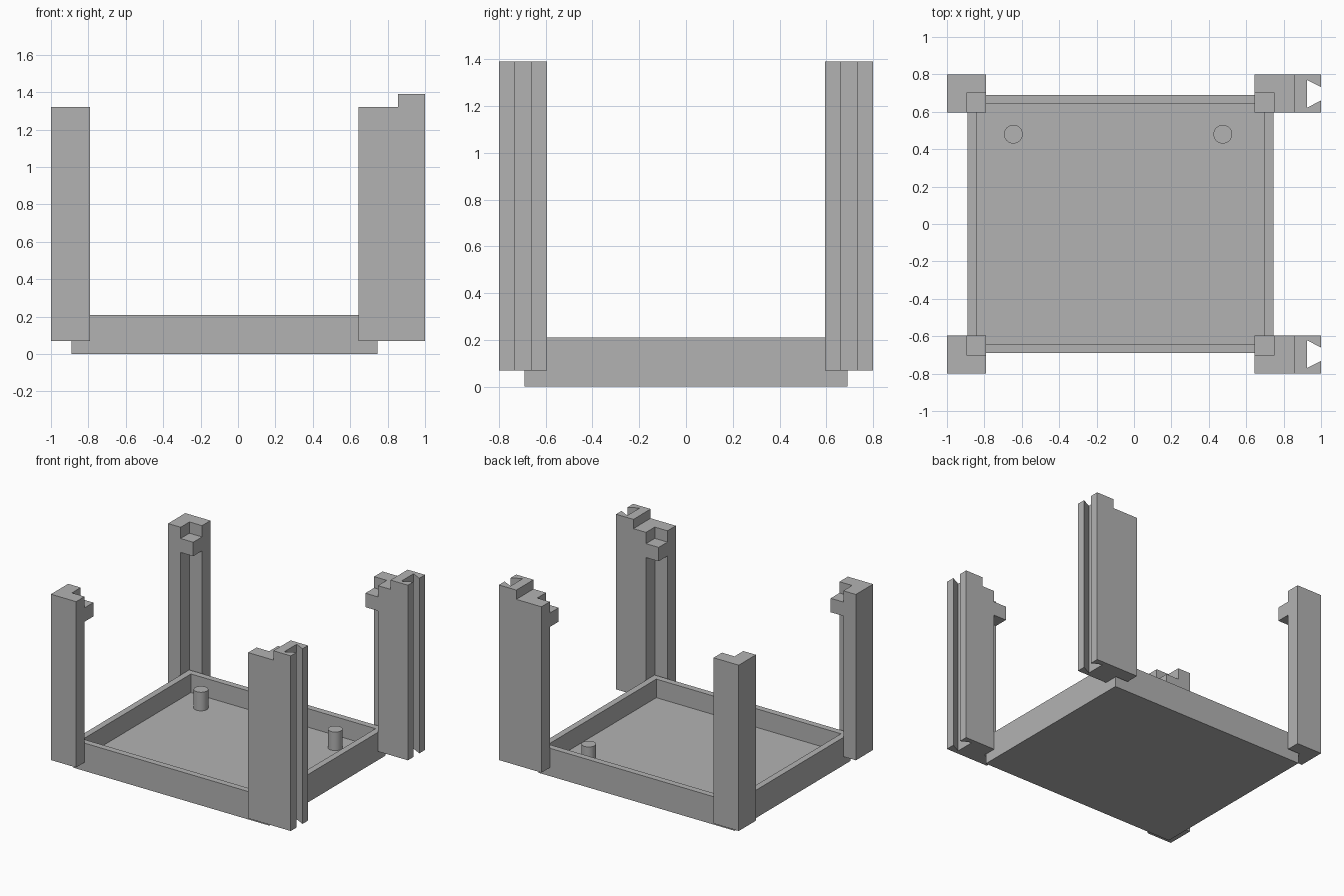
import bpy
import bmesh
from mathutils import Vector

if "Cube" in bpy.data.objects:
    bpy.data.objects.remove(bpy.data.objects["Cube"], do_unlink=True)

grey = bpy.data.materials.new("plain grey")
grey.use_nodes = True
grey.diffuse_color = (0.45, 0.45, 0.45, 1)
grey.node_tree.nodes["Principled BSDF"].inputs["Base Color"].default_value = (0.45, 0.45, 0.45, 1)

POST_BOTTOM, POST_TOP, TAB_TOP = 0.07, 1.32, 1.39
FLOOR, RIM = 0.07, 0.21


def prism(outline, z0, z1):
    """Extrude a flat outline from z0 up to z1."""
    bm = bmesh.new()
    base = bm.faces.new([bm.verts.new((x, y, z0)) for x, y in outline])
    grown = bmesh.ops.extrude_face_region(bm, geom=[base], use_keep_orig=True)
    verts = [v for v in grown["geom"] if isinstance(v, bmesh.types.BMVert)]
    bmesh.ops.translate(bm, verts=verts, vec=(0, 0, z1 - z0))
    bmesh.ops.recalc_face_normals(bm, faces=bm.faces[:])
    return bm


def rectangle(x0, x1, y0, y1):
    return [(x0, y0), (x1, y0), (x1, y1), (x0, y1)]


def top_faces(bm, z):
    return [f for f in bm.faces if f.normal.z > 0.9 and abs(f.calc_center_median().z - z) < 0.001]


def shift_face(bm, face, dz):
    """Extrude one face straight up or down."""
    moved = bmesh.ops.extrude_discrete_faces(bm, faces=[face])["faces"][0]
    bmesh.ops.translate(bm, verts=moved.verts[:], vec=(0, 0, dz))


def finish(bm, name):
    bmesh.ops.recalc_face_normals(bm, faces=bm.faces[:])
    mesh = bpy.data.meshes.new(name)
    bm.to_mesh(mesh)
    bm.free()
    mesh.materials.append(grey)
    obj = bpy.data.objects.new(name, mesh)
    bpy.context.collection.objects.link(obj)
    return obj


# Shallow tray with a sunken floor
tray = prism(rectangle(-0.89, 0.745, -0.69, 0.69), 0, RIM)
tray.normal_update()
rim = top_faces(tray, RIM)[0]
bmesh.ops.inset_region(tray, faces=[rim], thickness=0.067)
shift_face(tray, rim, FLOOR - RIM)
finish(tray, "tray")

# Two round pegs standing on the floor
for side, x in (("right", -0.645), ("left", 0.475)):
    peg = bmesh.new()
    bmesh.ops.create_cone(peg, cap_ends=True, segments=32, radius1=0.05, radius2=0.05, depth=RIM - FLOOR)
    bmesh.ops.translate(peg, verts=peg.verts[:], vec=(x, 0.48, (RIM + FLOOR) / 2))
    obj = finish(peg, side + "_peg")
    for poly in obj.data.polygons:
        poly.use_smooth = abs(poly.normal.z) < 0.5

for end, s in (("front", -1), ("back", 1)):
    # Plain corner post with an inner notch
    plain = [(-1, 0.595), (-0.895, 0.595), (-0.895, 0.7), (-0.79, 0.7), (-0.79, 0.8), (-1, 0.8)]
    post = prism([(x, s * y) for x, y in plain], POST_BOTTOM, POST_TOP)
    finish(post, end + "_right_post")

    # Wide corner post with an inner notch and an outer dovetail groove
    wide = [(0.645, 0.7), (0.75, 0.7), (0.75, 0.595), (1, 0.595), (1, 0.66), (0.925, 0.622),
            (0.925, 0.77), (1, 0.732), (1, 0.8), (0.645, 0.8)]
    post = prism([(x, s * y) for x, y in wide], POST_BOTTOM, POST_TOP)
    bmesh.ops.bisect_plane(post, geom=post.verts[:] + post.edges[:] + post.faces[:],
                           plane_co=Vector((0.855, 0, 0)), plane_no=Vector((1, 0, 0)))
    post.normal_update()
    raised = max(top_faces(post, POST_TOP), key=lambda f: f.calc_center_median().x)
    shift_face(post, raised, TAB_TOP - POST_TOP)
    finish(post, end + "_left_post")

    # Holding block near the top of each notch
    for side, x0, x1 in (("right", -0.895, -0.79), ("left", 0.645, 0.75)):
        block = prism(rectangle(x0, x1, s * 0.595, s * 0.7), 1.13, 1.235)
        finish(block, end + "_" + side + "_block")
